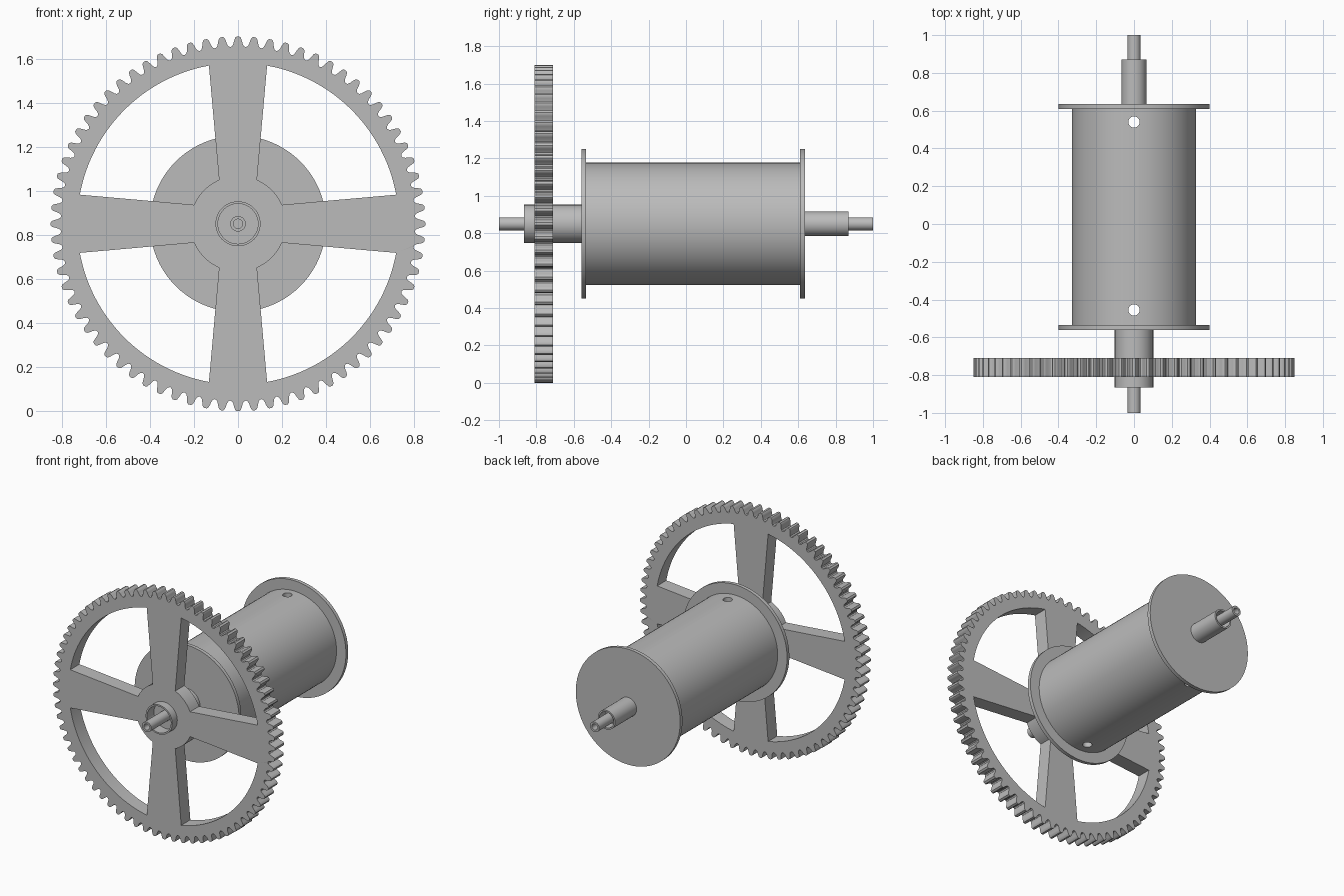
import bpy, bmesh
from math import sin, cos, pi, asin, radians
from mathutils import Matrix, Vector

cube = bpy.data.objects.get("Cube")
if cube:
    bpy.data.objects.remove(cube)

AXIS_Z = 0.85
TEETH = 72

metal = bpy.data.materials.new("mid_grey")
metal.use_nodes = True
metal.diffuse_color = (0.5, 0.5, 0.5, 1)
metal.node_tree.nodes["Principled BSDF"].inputs["Base Color"].default_value = metal.diffuse_color


def finish(mesh):
    """Weld, fix normals, and smooth everything but hard edges."""
    bm = bmesh.new()
    bm.from_mesh(mesh)
    bmesh.ops.remove_doubles(bm, verts=bm.verts, dist=1e-5)
    bmesh.ops.recalc_face_normals(bm, faces=bm.faces)
    bm.to_mesh(mesh)
    bm.free()
    mesh.materials.clear()
    mesh.materials.append(metal)
    mesh.shade_smooth()
    mesh.set_sharp_from_angle(angle=radians(30))


def add(name, mesh):
    finish(mesh)
    obj = bpy.data.objects.new(name, mesh)
    obj.location.z = AXIS_Z
    bpy.context.collection.objects.link(obj)
    return obj


def lathe(name, profile, steps=80):
    """Turn (radius, y) points around the y axis."""
    bm = bmesh.new()
    verts = [bm.verts.new((r, y, 0)) for r, y in profile]
    edges = [bm.edges.new(pair) for pair in zip(verts, verts[1:])]
    bmesh.ops.spin(bm, geom=verts + edges, cent=(0, 0, 0), axis=(0, 1, 0),
                   angle=2 * pi, steps=steps, use_merge=False)
    mesh = bpy.data.meshes.new(name)
    bm.to_mesh(mesh)
    bm.free()
    return add(name, mesh)


def disc(name, radius, y0, y1):
    return lathe(name, [(0, y0), (radius, y0), (radius, y1), (0, y1)])


def cup(name, radius, bore, tip, depth, base):
    """Cylinder with a blind bore at its tip end."""
    return lathe(name, [(0, depth), (bore, depth), (bore, tip),
                        (radius, tip), (radius, base), (0, base)], 48)


def polar(r, a):
    return (r * cos(a), r * sin(a))


# Toothed rim outline
half_tooth = [(0.5, 0.803), (0.38, 0.807), (0.3, 0.817), (0.24, 0.832),
              (0.18, 0.844), (0.09, 0.85)]
tooth = [(-t, r) for t, r in half_tooth] + [(t, r) for t, r in half_tooth[:0:-1]]
pitch = 2 * pi / TEETH
outlines = [[polar(r, (i + t) * pitch) for i in range(TEETH) for t, r in tooth]]

# Four windows between tapering spokes
inner_r, outer_r = 0.217, 0.73
inner_a, outer_a = asin(0.086 / inner_r), asin(0.132 / outer_r)


def arc(r, a0, a1, n):
    return [polar(r, a0 + (a1 - a0) * i / n) for i in range(n + 1)]


for q in range(4):
    start, end = q * pi / 2, (q + 1) * pi / 2
    outlines.append(arc(outer_r, start + outer_a, end - outer_a, 28)
                    + arc(inner_r, end - inner_a, start + inner_a, 10))
outlines.append([polar(0.098, 2 * pi * i / 48) for i in range(48)])

# Great wheel
curve = bpy.data.curves.new("wheel_outline", 'CURVE')
curve.dimensions = '2D'
curve.fill_mode = 'BOTH'
curve.extrude = 0.05
for points in outlines:
    spline = curve.splines.new('POLY')
    spline.points.add(len(points) - 1)
    for p, (x, y) in zip(spline.points, points):
        p.co = (x, y, 0, 1)
    spline.use_cyclic_u = True
temp = bpy.data.objects.new("wheel_outline", curve)
bpy.context.collection.objects.link(temp)
deps = bpy.context.evaluated_depsgraph_get()
wheel_mesh = bpy.data.meshes.new_from_object(temp.evaluated_get(deps))
bpy.data.objects.remove(temp)
wheel_mesh.transform(Matrix.Translation((0, -0.76, 0)) @ Matrix.Rotation(pi / 2, 4, 'X'))
add("toothed_wheel", wheel_mesh)

# Drum with cross-drilled holes
drum = disc("drum", 0.328, -0.545, 0.62)
bm = bmesh.new()
for y in (-0.455, 0.54):
    bmesh.ops.create_cone(bm, cap_ends=True, segments=32, radius1=0.03, radius2=0.03,
                          depth=1, matrix=Matrix.Translation(Vector((0, y, 0))))
cutter_mesh = bpy.data.meshes.new("hole_cutter")
bm.to_mesh(cutter_mesh)
bm.free()
cutter = add("hole_cutter", cutter_mesh)
cutter.hide_render = True
cut = drum.modifiers.new("holes", 'BOOLEAN')
cut.object = cutter
cut.operation = 'DIFFERENCE'
cut.solver = 'EXACT'
deps = bpy.context.evaluated_depsgraph_get()
drilled = bpy.data.meshes.new_from_object(drum.evaluated_get(deps))
drum.modifiers.clear()
drum.data = drilled
finish(drilled)
bpy.data.objects.remove(cutter)

# Flanges at the drum ends
disc("front_flange", 0.4, -0.56, -0.535)
disc("back_flange", 0.4, 0.61, 0.635)

# Hollow collars and pivots on the axle
cup("front_collar", 0.102, 0.091, -0.865, -0.79, -0.55)
cup("back_collar", 0.066, 0.055, 0.87, 0.8, 0.62)
cup("front_pivot", 0.035, 0.021, -1.0, -0.92, -0.6)
cup("back_pivot", 0.035, 0.021, 1.0, 0.92, 0.65)
